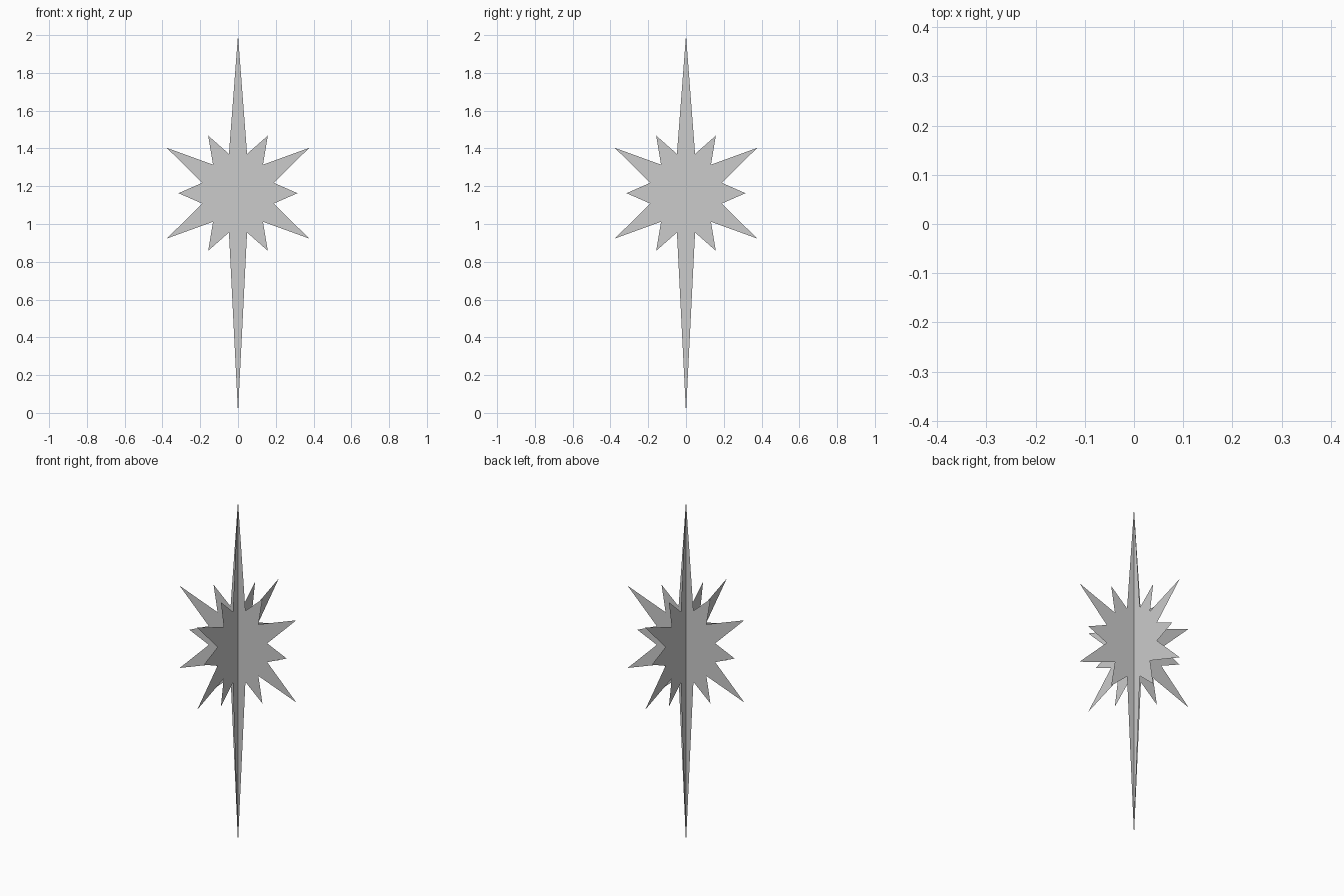
import bpy
from math import pi

if "Cube" in bpy.data.objects:
    bpy.data.objects.remove(bpy.data.objects["Cube"])

MID = 1.163  # height of the star's centre

# Upper right outline as (radius, height above centre), from top spike to side point
quarter = [(0.048, 0.208), (0.158, 0.305), (0.132, 0.151),
           (0.377, 0.240), (0.189, 0.055)]

# Right half: top tip, upper points, side point, mirrored lower points, bottom tip
right = ([(0, 2.0)]
         + [(r, MID + h) for r, h in quarter]
         + [(0.315, MID)]
         + [(r, MID - h) for r, h in reversed(quarter)]
         + [(0, 0.0)])
outline = right + [(-r, z) for r, z in reversed(right[1:-1])]


def star_plane(name, angle):
    """One flat paper-thin star standing upright, turned about z."""
    mesh = bpy.data.meshes.new(name)
    mesh.from_pydata([(x, 0, z) for x, z in outline], [],
                     [list(range(len(outline)))[::-1]])
    obj = bpy.data.objects.new(name, mesh)
    obj.rotation_euler.z = angle
    bpy.context.collection.objects.link(obj)
    return obj


# Two crossed flat stars
star_plane("star_plane_front", 0)
star_plane("star_plane_side", pi / 2)
